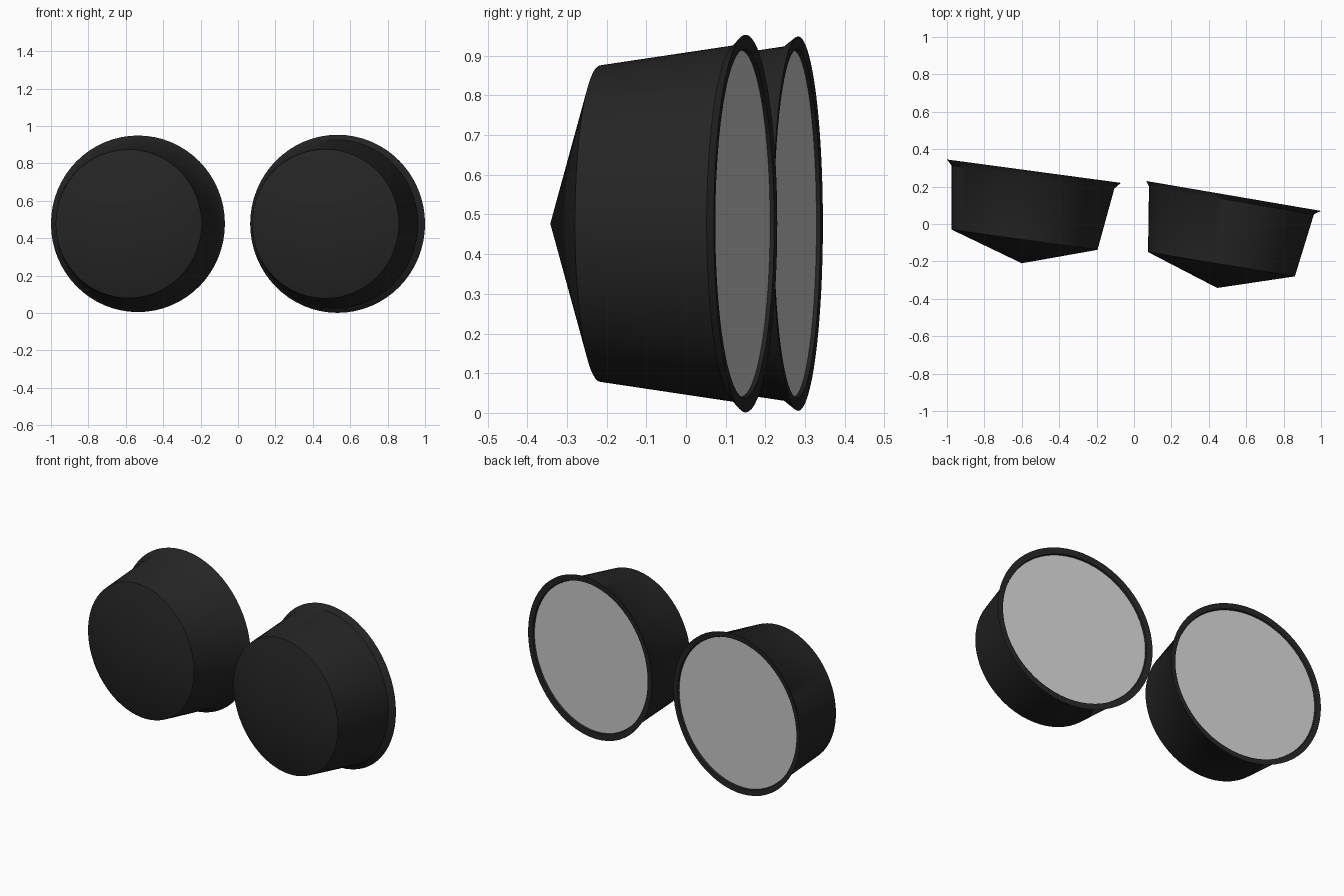
import bpy, bmesh
from math import cos, sin, pi, atan2, radians

if "Cube" in bpy.data.objects:
    bpy.data.objects.remove(bpy.data.objects["Cube"])

SEG = 64
ZC = 0.477

black = bpy.data.materials.new("black_plastic")
black.diffuse_color = (0.018, 0.018, 0.018, 1)
black.use_nodes = True
black.node_tree.nodes["Principled BSDF"].inputs["Base Color"].default_value = black.diffuse_color
glass = bpy.data.materials.new("mirror_grey")
glass.diffuse_color = (0.6, 0.6, 0.6, 1)
glass.use_nodes = True
glass.node_tree.nodes["Principled BSDF"].inputs["Base Color"].default_value = glass.diffuse_color


def ring(bm, left, right, radius_z):
    """Loop of verts whose top-view ends are the given (x, y) points."""
    cx, cy = (left[0] + right[0]) / 2, (left[1] + right[1]) / 2
    hx, hy = (right[0] - left[0]) / 2, (right[1] - left[1]) / 2
    return [bm.verts.new((cx + hx * cos(t), cy + hy * cos(t), ZC + radius_z * sin(t)))
            for t in (2 * pi * i / SEG for i in range(SEG))]


def finish(bm, name, mat):
    bmesh.ops.recalc_face_normals(bm, faces=bm.faces)
    me = bpy.data.meshes.new(name)
    bm.to_mesh(me)
    bm.free()
    ob = bpy.data.objects.new(name, me)
    bpy.context.collection.objects.link(ob)
    me.materials.append(mat)
    bpy.ops.object.select_all(action='DESELECT')
    ob.select_set(True)
    bpy.context.view_layer.objects.active = ob
    bpy.ops.object.shade_smooth_by_angle(angle=radians(35))


def mirror(side, apex, base, neck, lip, r_base, r_neck, r_lip):
    # inner opening ring, scaled from the lip and recessed along the lip normal
    a = atan2(lip[1][1] - lip[0][1], lip[1][0] - lip[0][0])
    mx, my = (lip[0][0] + lip[1][0]) / 2, (lip[0][1] + lip[1][1]) / 2

    def inner(r, depth):
        x, y = mx + sin(a) * depth, my - cos(a) * depth
        return ((x - r * cos(a), y - r * sin(a)), (x + r * cos(a), y + r * sin(a)), r)

    # housing: cone nose, tapering wall, flared lip, recess
    bm = bmesh.new()
    loops = [ring(bm, *base, r_base), ring(bm, *neck, r_neck), ring(bm, *lip, r_lip),
             ring(bm, *inner(0.44, 0.002)), ring(bm, *inner(0.436, 0.014))]
    tip = bm.verts.new((apex[0], apex[1], ZC))
    for i in range(SEG):
        j = (i + 1) % SEG
        bm.faces.new((tip, loops[0][i], loops[0][j]))
        for p, q in zip(loops, loops[1:]):
            bm.faces.new((p[i], q[i], q[j], p[j]))
    finish(bm, side + "_mirror_housing", black)

    # reflecting disc
    bm = bmesh.new()
    front = bm.faces.new(ring(bm, *inner(0.437, 0.012)))
    front.normal_update()
    if front.normal.y < 0:
        front.normal_flip()
    me_name = side + "_mirror_glass"
    back = bm.faces.new(ring(bm, *inner(0.437, 0.018)))
    bmesh.ops.bridge_loops(bm, edges=list(front.edges) + list(back.edges))
    finish(bm, me_name, glass)


mirror("left", (-0.6, -0.21), ((-0.975, -0.03), (-0.195, -0.138)),
       ((-0.975, 0.312), (-0.105, 0.19)), ((-1.0, 0.345), (-0.07, 0.22)),
       0.397, 0.447, 0.472)
mirror("right", (0.445, -0.342), ((0.075, -0.15), (0.86, -0.28)),
       ((0.08, 0.2), (0.962, 0.052)), ((0.065, 0.23), (1.0, 0.07)),
       0.399, 0.45, 0.476)
